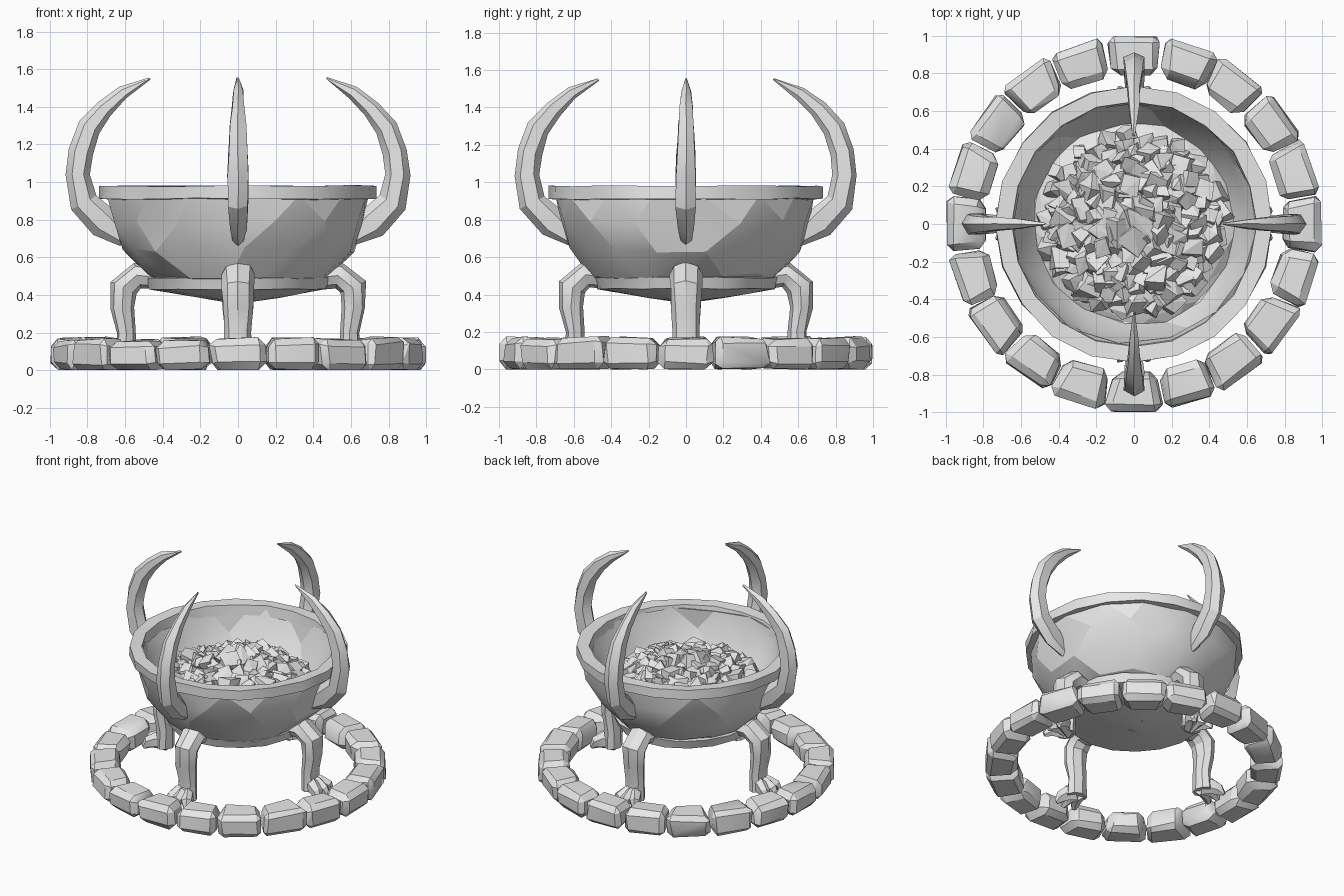
import bpy, bmesh, random
from math import sin, cos, pi, sqrt
from mathutils import Vector, Matrix

random.seed(7)
if "Cube" in bpy.data.objects:
    bpy.data.objects.remove(bpy.data.objects["Cube"])

stone = bpy.data.materials.new("stone grey")
stone.use_nodes = True
GREY = (0.8, 0.8, 0.8, 1)
stone.diffuse_color = GREY
stone.node_tree.nodes["Principled BSDF"].inputs["Base Color"].default_value = GREY


def jitter(amount):
    return Vector([random.uniform(-amount, amount) for _ in range(3)])


def finish(bm, name, smooth=0.0):
    """Turn a bmesh into a named object, flat or smoothed below an angle."""
    bmesh.ops.recalc_face_normals(bm, faces=bm.faces)
    mesh = bpy.data.meshes.new(name)
    bm.to_mesh(mesh)
    bm.free()
    mesh.materials.append(stone)
    obj = bpy.data.objects.new(name, mesh)
    bpy.context.collection.objects.link(obj)
    if smooth:
        bpy.ops.object.select_all(action="DESELECT")
        obj.select_set(True)
        bpy.context.view_layer.objects.active = obj
        bpy.ops.object.shade_smooth_by_angle(angle=smooth)
    return obj


def bridge(bm, rings):
    for a, b in zip(rings, rings[1:]):
        n = len(a)
        for i in range(n):
            j = (i + 1) % n
            bm.faces.new((a[i], a[j], b[j], b[i]))


def lathe(name, profile, segments, rough=0.0, smooth=0.0, hoop=False):
    """Revolve (radius, height) points; a hoop closes on itself, else ends are capped."""
    bm = bmesh.new()
    rings = []
    for k, (r, z) in enumerate(profile):
        ring = []
        for i in range(segments):
            a = 2 * pi * (i + (0 if hoop else 0.4 * (k % 2))) / segments
            ring.append(bm.verts.new(Vector((r * cos(a), r * sin(a), z)) + jitter(rough)))
        rings.append(ring)
    if hoop:
        rings.append(rings[0])
    bridge(bm, rings)
    if not hoop:
        bm.faces.new(rings[0])
        bm.faces.new(rings[-1])
    bmesh.ops.triangulate(bm, faces=bm.faces)
    return finish(bm, name, smooth)


def limb(bm, sections, sides, turn):
    """Sweep a polygon along (radius, height, half depth, half width)."""
    rings = []
    for k, (r, z, depth, width) in enumerate(sections):
        before = sections[max(k - 1, 0)]
        after = sections[min(k + 1, len(sections) - 1)]
        along = Vector((after[0] - before[0], 0, after[1] - before[1])).normalized()
        across = Vector((along.z, 0, -along.x))
        ring = []
        for i in range(sides):
            a = 2 * pi * i / sides
            p = Vector((r, 0, z)) + across * depth * cos(a)
            p.y += width * sin(a)
            ring.append(bm.verts.new(turn @ (p + jitter(0.004))))
        rings.append(ring)
    bridge(bm, rings)
    bm.faces.new(rings[0])
    bm.faces.new(rings[-1])


def rock(bm, points):
    verts = [bm.verts.new(p) for p in points]
    out = bmesh.ops.convex_hull(bm, input=verts)
    spare = set(out["geom_interior"]) | set(out["geom_unused"])
    spare = [v for v in spare if isinstance(v, bmesh.types.BMVert)]
    bmesh.ops.delete(bm, geom=spare, context="VERTS")


# Bowl: rough outer and inner walls, hollow
lathe("bowl", [(0.10, 0.46), (0.44, 0.47), (0.495, 0.50), (0.615, 0.64), (0.675, 0.78),
               (0.70, 0.93), (0.65, 0.95), (0.61, 0.80), (0.54, 0.68), (0.20, 0.62)],
      15, 0.016, 0.3)

# Rim band round the mouth
lathe("bowl_rim", [(0.64, 0.905), (0.735, 0.912), (0.735, 0.98), (0.65, 0.977)],
      20, 0.004, 0.4, hoop=True)

# Band and shallow dome under the bowl
lathe("bowl_base", [(0.08, 0.365), (0.22, 0.385), (0.36, 0.41), (0.475, 0.43),
                    (0.495, 0.49), (0.40, 0.50)], 18, 0.003, 0.5)

# Four curved horns gripping the bowl
HORN = [(0.60, 0.69, 0.035, 0.028), (0.71, 0.78, 0.085, 0.052), (0.82, 0.89, 0.075, 0.062),
        (0.85, 1.04, 0.066, 0.062), (0.835, 1.16, 0.066, 0.056), (0.79, 1.29, 0.062, 0.048),
        (0.71, 1.39, 0.05, 0.038), (0.61, 1.475, 0.035, 0.028), (0.47, 1.55, 0.005, 0.006)]
# Four bent legs
LEG = [(0.43, 0.49, 0.06, 0.08), (0.535, 0.505, 0.07, 0.088), (0.61, 0.44, 0.075, 0.085),
       (0.615, 0.33, 0.062, 0.08), (0.595, 0.20, 0.05, 0.072), (0.60, 0.07, 0.06, 0.075)]
# Stubby toe, swept outward from the ankle
TOE = [(0.0, 0.10, 0.06, 0.045), (0.08, 0.11, 0.06, 0.045),
       (0.13, 0.09, 0.045, 0.036), (0.165, 0.055, 0.015, 0.015)]

for q, side in enumerate(("left", "back", "right", "front")):
    turn = Matrix.Rotation(q * pi / 2, 4, "Z")
    bm = bmesh.new()
    limb(bm, HORN, 6, turn)
    finish(bm, side + "_horn", 0.4)

    bm = bmesh.new()
    limb(bm, LEG, 8, turn)
    finish(bm, side + "_leg", 0.5)

    bm = bmesh.new()
    for spread in (-0.5, 0, 0.5):
        place = turn @ Matrix.Translation((0.58, 0, 0)) @ Matrix.Rotation(spread, 4, "Z")
        limb(bm, TOE, 6, place)
    finish(bm, side + "_foot", 0.4)

# Ring of chipped wedge stones
COUNT = 20
for s in range(COUNT):
    bm = bmesh.new()
    bmesh.ops.create_cube(bm, size=2)
    for v in bm.verts:
        r = 0.897 + 0.103 * v.co.x
        v.co = Vector((r, v.co.y * 0.15 * r, 0.087 + 0.087 * v.co.z))
        v.co += Vector((random.uniform(-0.012, 0.004), random.uniform(-0.012, 0.012),
                        random.uniform(-0.02, 0.004) if v.co.z > 0.1 else 0))
    bmesh.ops.bevel(bm, geom=bm.edges[:], offset=random.uniform(0.03, 0.042),
                    segments=1, affect="EDGES", profile=0.5)
    points = [v.co + jitter(0.008) for v in bm.verts]
    bm.clear()
    turn = Matrix.Rotation(2 * pi * s / COUNT, 4, "Z")
    rock(bm, [turn @ Vector((min(p.x, 0.998), p.y, max(p.z, 0))) for p in points])
    finish(bm, "ring_stone", 0.5)

# Bed under the coals
lathe("coal_bed", [(0.56, 0.66), (0.50, 0.70), (0.35, 0.76), (0.15, 0.82)], 16, 0.01)

# Heap of angular coals, larger in the middle
bm = bmesh.new()
COALS = 170
for c in range(COALS):
    r = 0.47 * sqrt((c + 0.5) / COALS)
    a = c * 2.39996
    size = random.uniform(0.045, 0.08) if c > 4 else 0.1
    centre = Vector((r * cos(a), r * sin(a), 0.85 - 0.65 * r * r)) + jitter(0.02)
    spin = Matrix.Rotation(random.uniform(0, pi), 3, jitter(1))
    points = []
    for corner in range(8):
        p = Vector((corner & 1, corner >> 1 & 1, corner >> 2)) - Vector((0.5, 0.5, 0.5))
        points.append(centre + spin @ ((p * 1.35 + jitter(0.25)) * size))
    rock(bm, points)
finish(bm, "coals")
